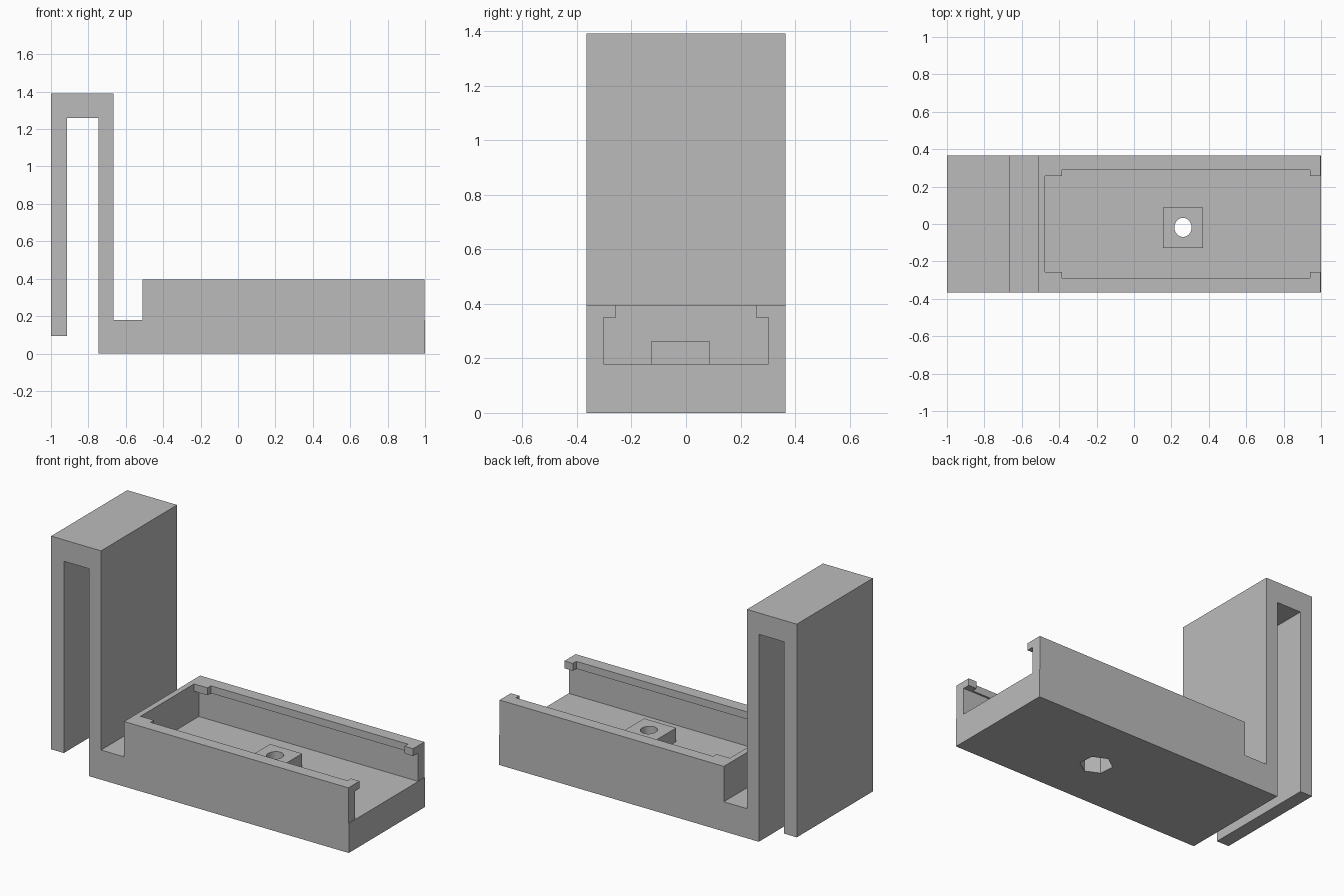
import bpy, bmesh, math
from mathutils import Matrix

old = bpy.data.objects.get("Cube")
if old:
    bpy.data.objects.remove(old, do_unlink=True)

grey = bpy.data.materials.new("plain grey")
grey.use_nodes = True
colour = (0.5, 0.5, 0.5, 1)
grey.diffuse_color = colour
grey.node_tree.nodes["Principled BSDF"].inputs["Base Color"].default_value = colour


def finish(name, bm):
    bmesh.ops.recalc_face_normals(bm, faces=bm.faces)
    mesh = bpy.data.meshes.new(name)
    bm.to_mesh(mesh)
    bm.free()
    mesh.materials.append(grey)
    ob = bpy.data.objects.new(name, mesh)
    bpy.context.collection.objects.link(ob)
    return ob


def box(name, x0, x1, y0, y1, z0, z1):
    bm = bmesh.new()
    size = Matrix.Diagonal((x1 - x0, y1 - y0, z1 - z0, 1))
    mid = Matrix.Translation(((x0 + x1) / 2, (y0 + y1) / 2, (z0 + z1) / 2))
    bmesh.ops.create_cube(bm, size=1, matrix=mid @ size)
    return finish(name, bm)


def prism(name, sides, rx, ry, turn, z0, z1):
    bm = bmesh.new()
    place = (Matrix.Translation((HOLE_X, HOLE_Y, (z0 + z1) / 2))
             @ Matrix.Diagonal((rx, ry, 1, 1)) @ Matrix.Rotation(turn, 4, "Z"))
    bmesh.ops.create_cone(bm, cap_ends=True, segments=sides, radius1=1,
                          radius2=1, depth=z1 - z0, matrix=place)
    return finish(name, bm)


def combine(target, tool, operation):
    tool.hide_render = True
    mod = target.modifiers.new(tool.name, "BOOLEAN")
    mod.operation = operation
    mod.solver = "EXACT"
    mod.object = tool
    bpy.context.view_layer.objects.active = target
    bpy.ops.object.modifier_apply(modifier=mod.name)
    bpy.data.objects.remove(tool, do_unlink=True)


HALF = 0.365               # half width of the whole bracket
FLOOR, LIP, RIM = 0.18, 0.35, 0.395
END = -0.475               # inside of the tray's closed end
HOLE_X, HOLE_Y = 0.262, -0.018

# Hook and tray body: one side profile extruded across the width
profile = [(-1, 0.095), (-0.915, 0.095), (-0.915, 1.26), (-0.745, 1.26),
           (-0.745, 0), (1, 0), (1, RIM), (-0.51, RIM), (-0.51, FLOOR),
           (-0.665, FLOOR), (-0.665, 1.39), (-1, 1.39)]
bm = bmesh.new()
side = bm.faces.new([bm.verts.new((x, -HALF, z)) for x, z in profile])
swept = bmesh.ops.extrude_face_region(bm, geom=[side])["geom"]
bmesh.ops.translate(bm, vec=(0, 2 * HALF, 0),
                    verts=[v for v in swept if isinstance(v, bmesh.types.BMVert)])
body = finish("hook_tray_bracket", bm)

# Tray interior, leaving thin side lips and four corner tabs
combine(body, box("cavity", END, 1.1, -0.302, 0.302, FLOOR, LIP), "DIFFERENCE")
combine(body, box("throat", END, 1.1, -0.257, 0.257, 0.3, 0.5), "DIFFERENCE")
combine(body, box("opening", -0.385, 0.94, -0.29, 0.29, 0.3, 0.5), "DIFFERENCE")
# Side walls stop just short of the floor's end
combine(body, box("wall_trim", 0.997, 1.1, -0.5, 0.5, FLOOR, 0.5), "DIFFERENCE")

# Raised boss with a bolt hole, and a hexagonal nut pocket underneath
combine(body, box("boss", 0.155, 0.37, -0.127, 0.087, 0.1, 0.263), "UNION")
combine(body, prism("bolt_hole", 32, 0.046, 0.051, 0, -0.1, 0.5), "DIFFERENCE")
combine(body, prism("nut_pocket", 6, 0.095, 0.095, math.radians(5), -0.1, 0.17),
        "DIFFERENCE")

# Smooth the round hole, keep every other edge sharp
bpy.ops.object.select_all(action="DESELECT")
body.select_set(True)
bpy.context.view_layer.objects.active = body
bpy.ops.object.shade_smooth_by_angle(angle=math.radians(30))
